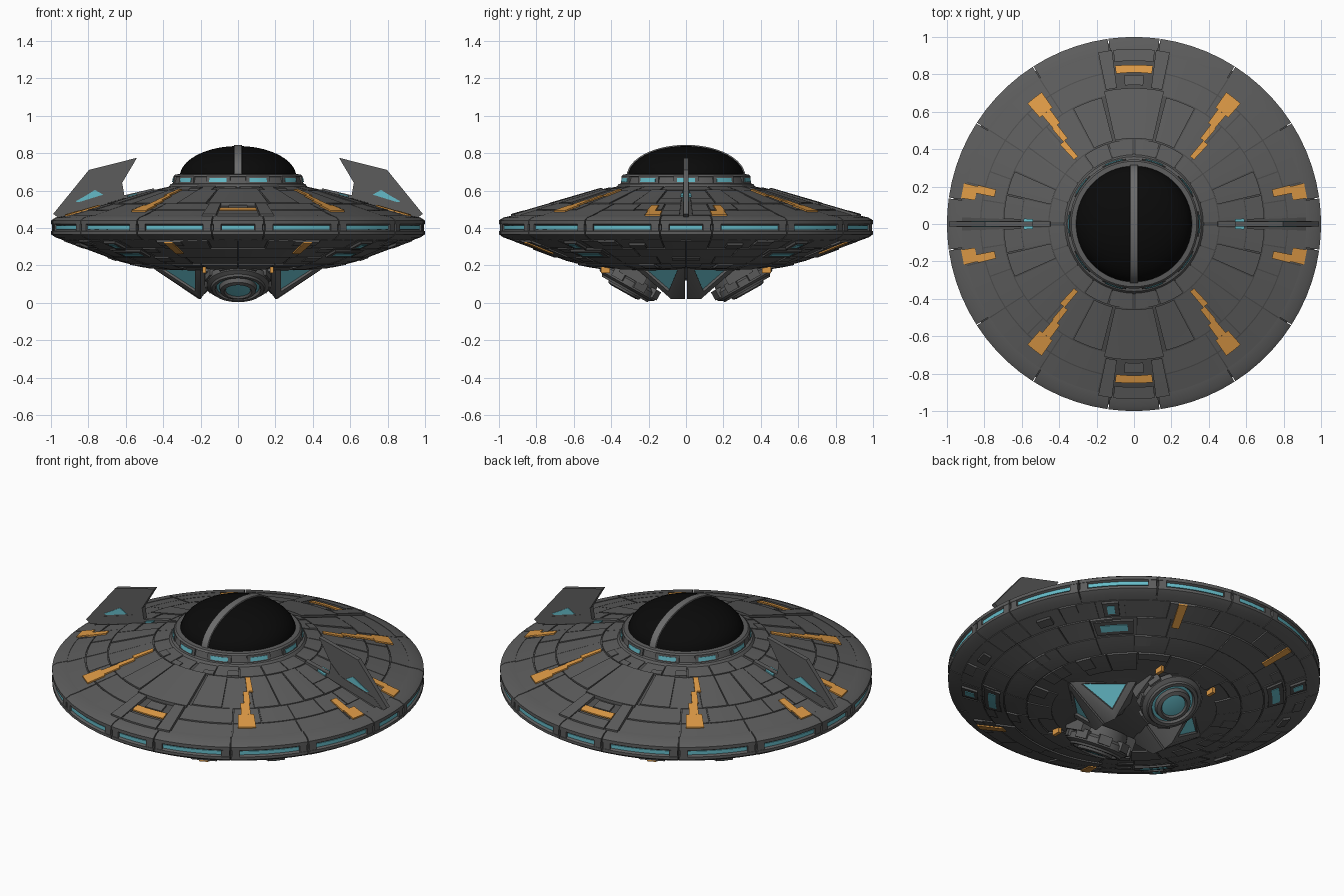
import bpy, bmesh, math, random
from mathutils import Vector, Matrix

if "Cube" in bpy.data.objects:
    bpy.data.objects.remove(bpy.data.objects["Cube"])
random.seed(4)

def material(name, rgb):
    m = bpy.data.materials.new(name)
    m.diffuse_color = (*rgb, 1)
    m.use_nodes = True
    m.node_tree.nodes["Principled BSDF"].inputs["Base Color"].default_value = m.diffuse_color
    return m

MATS = [material("hull grey", (.108, .108, .108)), material("gap grey", (.075, .075, .075)),
        material("light cyan", (.13, .50, .58)), material("trim orange", (.72, .32, .06)),
        material("dome black", (.003, .003, .003)), material("strip grey", (.15, .15, .15))]
GREY, GAP, CYAN, ORANGE, BLACK, STRIP = range(6)

def finish(name, bm, fix=True, angle=30):
    if fix:
        bmesh.ops.recalc_face_normals(bm, faces=bm.faces[:])
    me = bpy.data.meshes.new(name)
    bm.to_mesh(me)
    bm.free()
    for m in MATS:
        me.materials.append(m)
    ob = bpy.data.objects.new(name, me)
    bpy.context.collection.objects.link(ob)
    bpy.ops.object.select_all(action='DESELECT')
    ob.select_set(True)
    bpy.context.view_layer.objects.active = ob
    bpy.ops.object.shade_smooth_by_angle(angle=math.radians(angle))
    return ob

def lathe(bm, prof, seg, mats, mat4=Matrix()):
    """Revolve (r, z) points; mats is one index or one per band."""
    rings = []
    for r, z in prof:
        n = 1 if r == 0 else seg
        rings.append([bm.verts.new(mat4 @ Vector((r * math.cos(2 * math.pi * k / seg), r * math.sin(2 * math.pi * k / seg), z))) for k in range(n)])
    for i in range(len(prof) - 1):
        a, b = rings[i], rings[i + 1]
        for k in range(seg):
            q = []
            for v in (a[k % len(a)], a[(k + 1) % len(a)], b[(k + 1) % len(b)], b[k % len(b)]):
                if v not in q:
                    q.append(v)
            bm.faces.new(q).material_index = mats if isinstance(mats, int) else mats[i]

def height(prof, r):
    for (r0, z0), (r1, z1) in zip(prof, prof[1:]):
        if r <= r1:
            break
    return z0 + (z1 - z0) * (r - r0) / (r1 - r0)

def plate(bm, prof, s, r0, r1, a0, a1, h, m=GREY):
    """Raised curved plate on the revolved profile; s = 1 top, -1 underside."""
    g = .003 if m in (GREY, GAP) else 0
    r0, r1 = r0 + g, r1 - g
    da = math.degrees(g / ((r0 + r1) / 2))
    a0, a1 = a0 + da, a1 - da
    na, nr = max(1, math.ceil((a1 - a0) / 5)), max(1, math.ceil((r1 - r0) / .09))
    def vert(i, j, off):
        r, a = r0 + (r1 - r0) * i / nr, math.radians(a0 + (a1 - a0) * j / na)
        return bm.verts.new((r * math.cos(a), r * math.sin(a), height(prof, r) + s * off))
    top = [[vert(i, j, h) for j in range(na + 1)] for i in range(nr + 1)]
    edge = ([(i, 0) for i in range(nr)] + [(nr, j) for j in range(na)]
            + [(i, na) for i in range(nr, 0, -1)] + [(0, j) for j in range(na, 0, -1)])
    low = [vert(i, j, -.004 if g else h - .008) for i, j in edge]
    quads = [[top[i][j], top[i + 1][j], top[i + 1][j + 1], top[i][j + 1]] for i in range(nr) for j in range(na)]
    for k, (i, j) in enumerate(edge):
        n = (k + 1) % len(edge)
        quads.append([top[i][j], low[k], low[n], top[edge[n][0]][edge[n][1]]])
    for q in quads:
        bm.faces.new(q if s > 0 else q[::-1]).material_index = m

def plate4(bm, prof, s, r0, r1, a0, a1, h, m=GREY):
    """The same plate in all four quadrants."""
    for b0, b1 in [(a0, a1), (180 - a1, 180 - a0), (180 + a0, 180 + a1), (360 - a1, 360 - a0)]:
        plate(bm, prof, s, r0, r1, b0, b1, h, m)

def panel_rows(bm, prof, s, rows):
    """Rows of mirrored panels, some split or carrying a smaller raised plate."""
    for r0, r1, angs in rows:
        for a0, a1 in zip(angs, angs[1:]):
            h, kind, rm, am = random.uniform(.003, .010), random.randrange(4), r0 + (r1 - r0) * random.uniform(.35, .65), (a0 + a1) / 2
            if kind == 0 and r1 - r0 > .12:
                plate4(bm, prof, s, r0, rm, a0, a1, h)
                plate4(bm, prof, s, rm, r1, a0, a1, .013 - h)
            else:
                plate4(bm, prof, s, r0, r1, a0, a1, h)
                if kind == 1:
                    plate4(bm, prof, s, rm, r1, a0, am, h + .005)

def slab(bm, pts, half, m=GREY):
    """Extrude an x-z outline by +-half in y."""
    sides = [[bm.verts.new((x, y, z)) for x, z in pts] for y in (-half, half)]
    fs = [sides[0], sides[1][::-1]]
    for k in range(len(pts)):
        n = (k + 1) % len(pts)
        fs.append([sides[0][k], sides[1][k], sides[1][n], sides[0][n]])
    for f in fs:
        bm.faces.new(f).material_index = m

TOP = [(.30, .632), (.36, .618), (.45, .598), (.62, .548), (.80, .496), (.95, .452)]
LOW = [(0, .12), (.15, .13), (.30, .172), (.48, .192), (.62, .220), (.80, .288), (.95, .343)]

# Core hull under the plating
bm = bmesh.new()
lathe(bm, [(0, .63)] + TOP + [(.975, .43), (.975, .37)] + LOW[::-1], 72, [GAP] * 12 + [GREY] * 3)
finish("hull_core", bm)

# Upper plating
bm = bmesh.new()
panel_rows(bm, TOP, 1, [(.36, .455, [1, 18, 36, 54, 72, 89]), (.455, .70, [2, 13, 24, 36, 48, 62, 76]),
                        (.70, .82, [2, 9, 20, 33, 46, 57, 78]), (.82, .925, [2, 14, 33, 57, 78])])
for c in (90, 270):
    plate(bm, TOP, 1, .455, .73, c - 13, c + 13, .018)
    for d in (-1, 1):
        lo, hi = sorted((c + d * 7, c + d * 12))
        plate(bm, TOP, 1, .73, .94, lo, hi, .018)
    plate(bm, TOP, 1, .87, .94, c - 7, c + 7, .018)
    plate(bm, TOP, 1, .74, .80, c - 4, c + 4, .010)
    plate(bm, TOP, 1, .81, .852, c - 6.8, c + 6.8, .016, ORANGE)
for r0, r1, a0, a1 in [(.47, .58, 47, 50.3), (.58, .67, 49.3, 52.3), (.67, .76, 49.8, 53.8), (.76, .86, 48.5, 55),
                       (.76, .86, 11, 14), (.86, .935, 8.5, 13.5)]:
    plate4(bm, TOP, 1, r0, r1, a0, a1, .016, ORANGE)
plate4(bm, TOP, 1, .54, .59, 1.2, 2.8, .016, CYAN)
finish("upper_plating", bm, False)

# Lower plating
bm = bmesh.new()
panel_rows(bm, LOW, -1, [(.44, .58, [0, 17, 35, 52, 70, 90]), (.58, .70, [0, 13, 33, 50, 66, 90]),
                         (.70, .82, [0, 20, 33, 51, 64, 90]), (.82, .935, [0, 8, 24, 37, 47, 62, 80, 90])])
for r0, r1, a0, a1, m in [(.72, .81, 34, 50, GAP), (.745, .785, 36.5, 47.5, CYAN), (.84, .93, 39, 45, GAP),
                          (.86, .91, 40.7, 43.3, CYAN), (.78, .935, 65, 68, ORANGE), (.85, .90, 14, 20, GAP)]:
    plate4(bm, LOW, -1, r0, r1, a0, a1, .021 if m > 1 else .018, m)
finish("lower_plating", bm, False)

# Rim segments with window strips
bm = bmesh.new()
RIM = [(.92, .468), (.975, .456), (1, .440), (1, .421), (.985, .413), (.985, .390), (1, .382), (1, .366), (.975, .349), (.92, .330)]
cuts = [8, 32.7, 57.3, 82]
cuts = [c + q for q in (0, 90, 180, 270) for c in cuts]

def arc(prof, b0, b1, m):
    rings, n = [], math.ceil((b1 - b0) / 5)
    for j in range(n + 1):
        a = math.radians(b0 + (b1 - b0) * j / n)
        rings.append([bm.verts.new((r * math.cos(a), r * math.sin(a), z)) for r, z in prof])
    fs = [rings[0], rings[-1][::-1]]
    for p, q in zip(rings, rings[1:]):
        fs += [[p[k], q[k], q[(k + 1) % len(p)], p[(k + 1) % len(p)]] for k in range(len(p))]
    for f in fs:
        bm.faces.new(f).material_index = m

for a0, a1 in zip(cuts, cuts[1:] + [368]):
    arc(RIM, a0 + .15, a1 - .15, GREY)
    arc([(.98, .412), (.990, .412), (.990, .391), (.98, .391)], a0 + 3, a1 - 3, CYAN)
    for e in (a0 + 1.6, a1 - 1.6):
        arc([(.95, .45), (.998, .435), (.998, .37), (.95, .35)], e - 1.2, e + 1.2, GREY)
finish("rim", bm)

# Collar with windows
bm = bmesh.new()
lathe(bm, [(.30, .61), (.375, .615), (.36, .634), (.345, .638), (.335, .672), (.345, .676), (.335, .686), (.31, .688), (.30, .66)], 60, GREY)
for k in range(10):
    for w, z0, z1, r, m in ((11, .637, .678, .350, GREY), (8, .645, .666, .353, CYAN)):
        vs = []
        for z, rr in ((z0, r), (z1, r - .004), (z1, .32), (z0, .32)):
            vs.append([bm.verts.new((rr * math.cos(a), rr * math.sin(a), z)) for a in
                       [math.radians(72 + 36 * k + w * t) for t in (-1, -.33, .33, 1)]])
        for p in range(4):
            for j in range(3):
                bm.faces.new([vs[p][j], vs[p][j + 1], vs[(p + 1) % 4][j + 1], vs[(p + 1) % 4][j]]).material_index = m
        for j in (0, 3):
            bm.faces.new([v[j] for v in vs]).material_index = m
finish("collar", bm)

# Dome and its centre strip
bm = bmesh.new()
lathe(bm, [(.312 * math.cos(t * math.pi / 20), .672 + .166 * math.sin(t * math.pi / 20)) for t in range(10)] + [(0, .838)], 40, BLACK)
finish("dome", bm)
bm = bmesh.new()
rows = []
for t in range(25):
    a = math.pi * t / 24
    rows.append([bm.verts.new((x, R * math.cos(a), .672 + (R - .146) * math.sin(a))) for x, R in ((-.024, .305), (-.02, .318), (.02, .318), (.024, .305))])
for p, q in zip(rows, rows[1:]):
    for k in range(4):
        bm.faces.new([p[k], q[k], q[(k + 1) % 4], p[(k + 1) % 4]]).material_index = STRIP
finish("dome_strip", bm)

for side, sx in (("right", 1), ("left", -1)):
    # Upright side fin with a thin light strip
    bm = bmesh.new()
    for pts, half, m in [([(.54, .775), (.797, .71), (.988, .475), (.94, .44), (.62, .53), (.655, .60), (.62, .64)], .013, GREY),
                         ([(.60, .53), (.62, .645), (.68, .585), (.72, .57), (.90, .515), (.97, .45), (.9, .44)], .015, GREY),
                         ([(.72, .578), (.765, .603), (.81, .575), (.87, .541), (.85, .538)], .017, CYAN),
                         ([(.44, .58), (.45, .612), (.62, .572), (.62, .53)], .014, GREY)]:
        slab(bm, [(sx * x, z) for x, z in pts], half, m)
    finish(side + "_fin", bm)
    # Underside wedges with framed triangular panes
    bm = bmesh.new()
    for sy in (1, -1):
        A, B, T, R, D, E = [bm.verts.new((sx * x, sy * y, z)) for x, y, z in
                            ((.47, .006, .195), (.20, .28, .195), (.20, .08, .02), (.21, .006, .02), (.06, .006, .15), (.10, .12, .16))]
        pane = bm.faces.new([A, B, T])
        for f in ([A, T, R], [A, R, D], [B, E, T], [E, D, R, T], [A, D, E, B]):
            bm.faces.new(f)
        bmesh.ops.recalc_face_normals(bm, faces=bm.faces[:])
        # frame the pane by shrinking towards its centre
        n, c = pane.normal.copy(), pane.calc_center_median()
        outer = list(pane.verts)
        inner = [bm.verts.new(c + (v.co - c) * .62 - n * .012) for v in outer]
        lip = [bm.verts.new(c + (v.co - c) * .66) for v in outer]
        bm.faces.remove(pane)
        bm.faces.new(inner).material_index = CYAN
        for k in range(3):
            j = (k + 1) % 3
            bm.faces.new([outer[k], outer[j], lip[j], lip[k]])
            bm.faces.new([lip[k], lip[j], inner[j], inner[k]])
    finish(side + "_wedges", bm)

# Tilted engines with rings, struts and shroud blocks
for end, s in (("front", -1), ("back", 1)):
    bm = bmesh.new()
    M = Matrix.Translation((0, s * .322, .082)) @ Vector((0, s * .49, -.87)).to_track_quat('Z', 'Y').to_matrix().to_4x4()
    lathe(bm, [(0, -.12), (.14, -.12), (.15, -.06), (.168, -.045), (.168, -.012), (.145, 0), (.14, .012), (.122, .012), (.115, -.002),
               (.100, -.002), (.095, .022), (.074, .028), (.066, .018), (0, .026)], 40,
          [GREY] * 8 + [CYAN, GREY, GREY, GREY, CYAN], M)
    for k in range(8):
        a = math.radians(22.5 + 45 * k)
        bmesh.ops.create_cube(bm, size=1, matrix=M @ Matrix.Rotation(a, 4, 'Z') @ Matrix.Translation((.155, 0, -.045)) @ Matrix.Diagonal((.045, .07, .05, 1)))
    for x in (-.15, .15):
        bmesh.ops.create_cube(bm, size=1, matrix=M @ Matrix.Translation((x, 0, -.09)) @ Matrix.Diagonal((.06, .15, .07, 1)))
        r = bmesh.ops.create_cube(bm, size=1, matrix=Matrix.Translation((x * 1.2, s * .43, .178)) @ Matrix.Diagonal((.02, .05, .04, 1)))
        for f in {f for v in r["verts"] for f in v.link_faces}:
            f.material_index = ORANGE
    finish(end + "_engine", bm)
